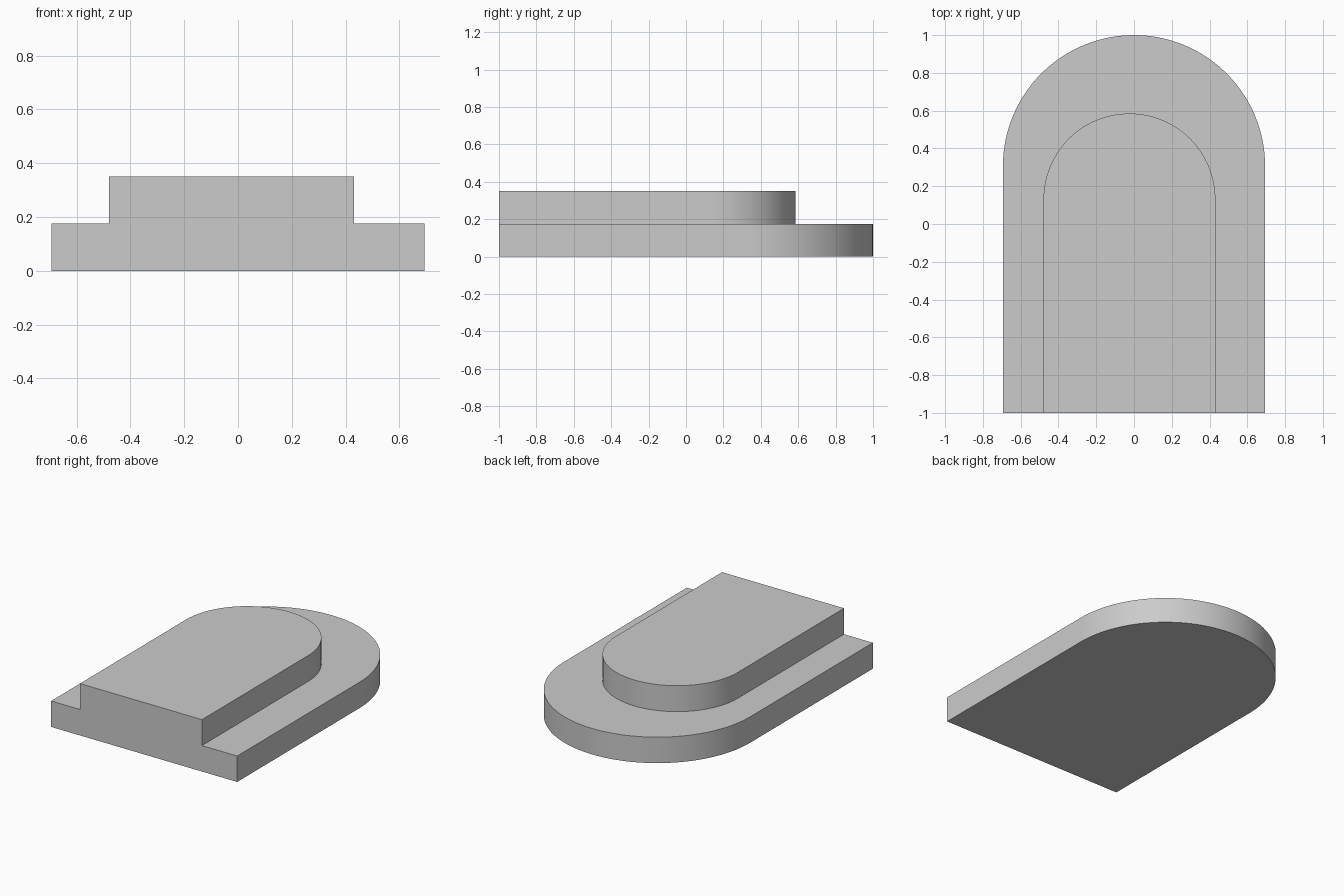
import bpy
import bmesh
from math import pi, cos, sin, radians

cube = bpy.data.objects.get("Cube")
if cube:
    bpy.data.objects.remove(cube, do_unlink=True)

grey = bpy.data.materials.new("light_grey")
grey.use_nodes = True
colour = (0.6, 0.6, 0.6, 1)
grey.diffuse_color = colour
grey.node_tree.nodes["Principled BSDF"].inputs["Base Color"].default_value = colour

FRONT = -1.0
STEPS = 64


def arched_slab(name, centre_x, radius, back, bottom, top):
    """Slab with a straight front edge and a half-round back end."""
    arc_y = back - radius
    outline = [(centre_x - radius, FRONT), (centre_x + radius, FRONT)]
    for i in range(STEPS + 1):
        a = pi * i / STEPS
        outline.append((centre_x + radius * cos(a), arc_y + radius * sin(a)))

    bm = bmesh.new()
    floor = bm.faces.new([bm.verts.new((x, y, bottom)) for x, y in outline])
    extruded = bmesh.ops.extrude_face_region(bm, geom=[floor], use_keep_orig=True)
    raised = [v for v in extruded["geom"] if isinstance(v, bmesh.types.BMVert)]
    bmesh.ops.translate(bm, verts=raised, vec=(0, 0, top - bottom))
    bmesh.ops.recalc_face_normals(bm, faces=bm.faces)

    mesh = bpy.data.meshes.new(name)
    bm.to_mesh(mesh)
    bm.free()
    mesh.materials.append(grey)
    obj = bpy.data.objects.new(name, mesh)
    bpy.context.collection.objects.link(obj)

    # Smooth round end, crisp rims
    bpy.ops.object.select_all(action="DESELECT")
    obj.select_set(True)
    bpy.context.view_layer.objects.active = obj
    bpy.ops.object.shade_smooth_by_angle(angle=radians(30))
    return obj


# Wide lower step and narrower upper step, flush at the front
arched_slab("lower_step", 0, 0.694, 1.0, 0, 0.175)
arched_slab("upper_step", -0.024, 0.455, 0.585, 0.175, 0.35)
